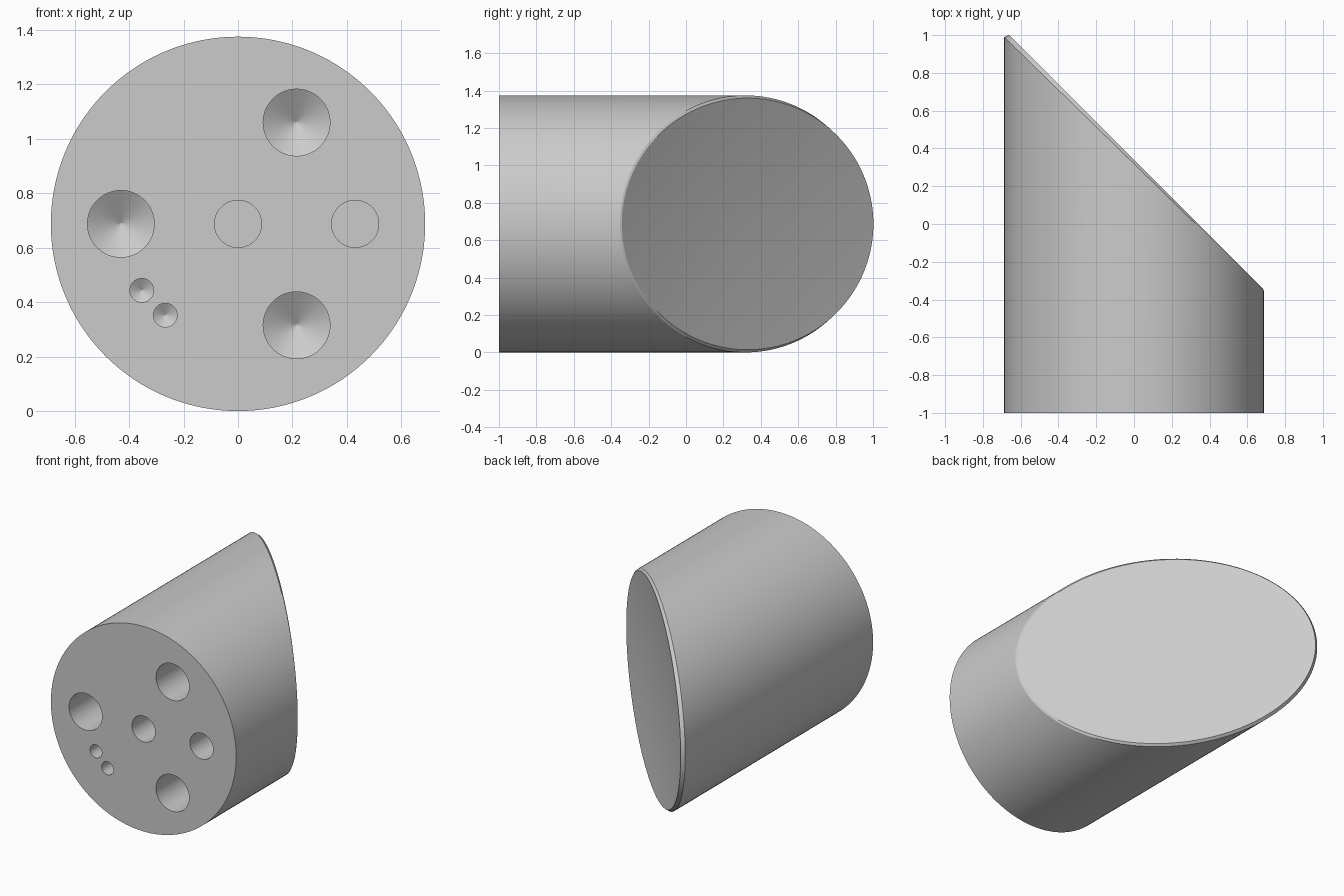
import bpy, bmesh, math

if "Cube" in bpy.data.objects:
    bpy.data.objects.remove(bpy.data.objects["Cube"], do_unlink=True)

R = 0.687          # body radius, also the height of its axis
FRONT = -1.0       # y of the flat front face
SEGS = 160
DISH_X, DISH_R, DISH_DEPTH = 0.0105, 0.6725, 0.045

grey = bpy.data.materials.new("plain grey")
grey.use_nodes = True
grey.diffuse_color = (0.6, 0.6, 0.6, 1)
grey.node_tree.nodes["Principled BSDF"].inputs["Base Color"].default_value = (0.6, 0.6, 0.6, 1)


def ring(bm, cx, cz, r, y_of_x, segs=SEGS):
    """Circle seen along y, with y given by a function of x."""
    verts = []
    for i in range(segs):
        a = 2 * math.pi * i / segs
        x = cx + r * math.cos(a)
        verts.append(bm.verts.new((x, y_of_x(x), cz + r * math.sin(a))))
    return verts


def bridge(bm, a, b):
    for i in range(len(a)):
        j = (i + 1) % len(a)
        bm.faces.new((a[i], a[j], b[j], b[i]))


def make_object(name, bm):
    bmesh.ops.recalc_face_normals(bm, faces=bm.faces[:])
    mesh = bpy.data.meshes.new(name)
    bm.to_mesh(mesh)
    bm.free()
    mesh.materials.append(grey)
    obj = bpy.data.objects.new(name, mesh)
    bpy.context.collection.objects.link(obj)
    return obj


# Body: cylinder cut at 45 degrees, with a chamfer that narrows to the blunt end
bm = bmesh.new()
front = ring(bm, 0, R, R, lambda x: FRONT)
rim = ring(bm, 0, R, R, lambda x: 0.3185 - 0.977 * x)
bridge(bm, front, rim)
bm.faces.new(front)

# Slanted face: a shallow parabolic dish inside the chamfer
RINGS = 14
last = rim
for k in range(RINGS):
    t = 1 - k / RINGS
    sag = DISH_DEPTH * (1 - t * t)
    dish = ring(bm, DISH_X, R, DISH_R * t, lambda x: 0.34 - x - sag)
    bridge(bm, last, dish)
    last = dish
centre = bm.verts.new((DISH_X, 0.34 - DISH_X - DISH_DEPTH, R))
for i in range(SEGS):
    bm.faces.new((last[i], last[(i + 1) % SEGS], centre))
body = make_object("slant_cut_cylinder", bm)

# Holes: x, z, radius, depth, has a drill-point bottom
HOLES = [
    (-0.43, R, 0.1225, 0.60, True),
    (0.215, R + 0.372, 0.1225, 0.60, True),
    (0.215, R - 0.372, 0.1225, 0.60, True),
    (-0.353, 0.443, 0.0435, 0.25, True),
    (-0.267, 0.352, 0.0435, 0.25, True),
    (0.0, R, 0.0865, 0.40, False),
    (0.43, R, 0.0865, 0.40, False),
]
bm = bmesh.new()
for x, z, r, depth, pointed in HOLES:
    outer = ring(bm, x, z, r, lambda _: FRONT - 0.05, 64)
    end = ring(bm, x, z, r, lambda _: FRONT + depth, 64)
    bridge(bm, outer, end)
    bm.faces.new(outer)
    if pointed:
        # The point ends in a tiny flat so the cone shades evenly
        tip = ring(bm, x, z, r * 0.03, lambda _: FRONT + depth + r * 0.6, 64)
        bridge(bm, end, tip)
        end = tip
    bm.faces.new(end)
cutter = make_object("hole_cutters", bm)
cutter.hide_render = True

# Drill the holes, then drop the cutters
cut = body.modifiers.new("holes", 'BOOLEAN')
cut.operation = 'DIFFERENCE'
cut.solver = 'EXACT'
cut.object = cutter
bpy.ops.object.select_all(action='DESELECT')
bpy.context.view_layer.objects.active = body
body.select_set(True)
bpy.ops.object.modifier_apply(modifier=cut.name)
bpy.data.objects.remove(cutter, do_unlink=True)

# Smooth curved walls, sharp rims
bpy.ops.object.shade_smooth_by_angle(angle=math.radians(18))
